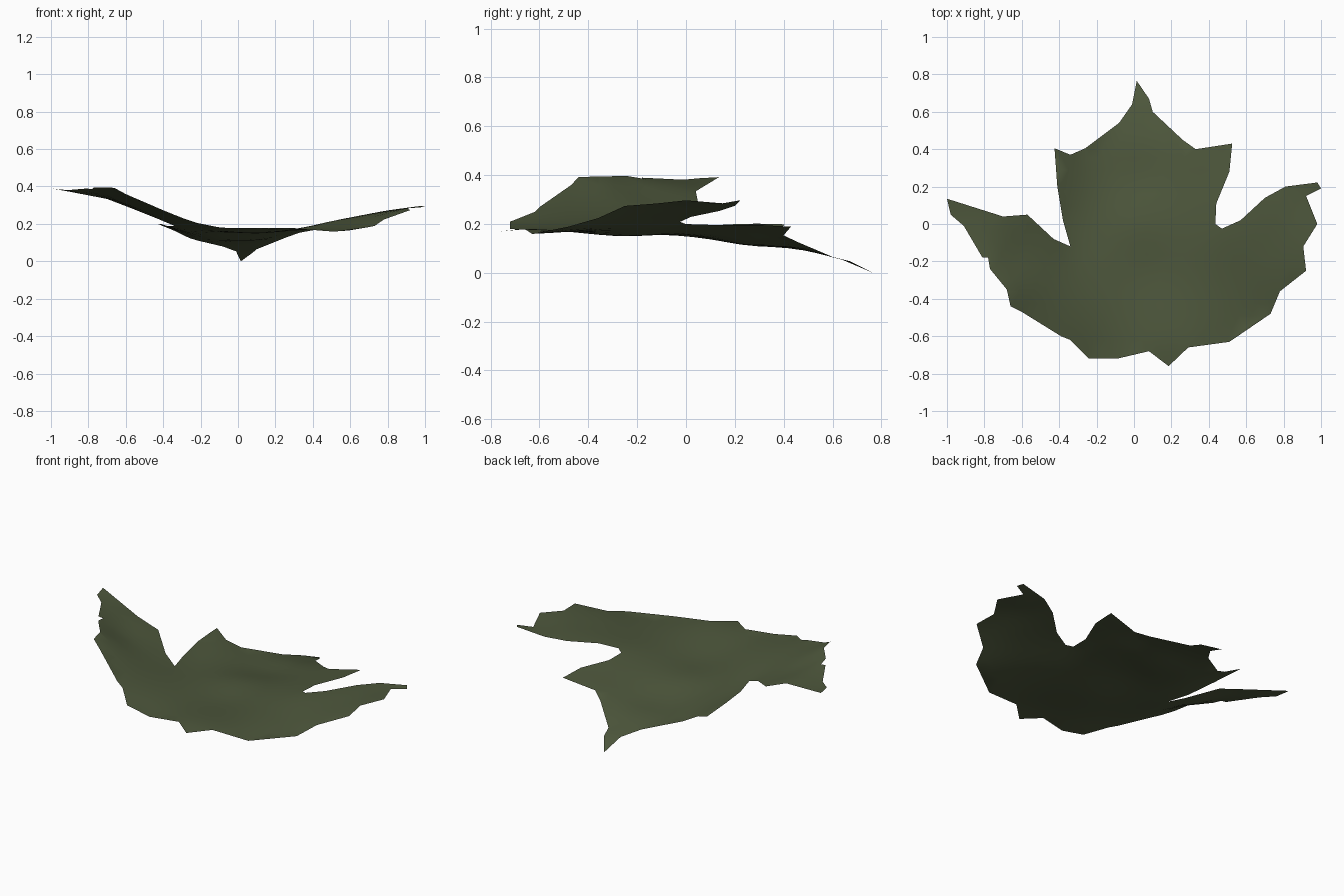
import bpy, bmesh, math
from mathutils import Vector
from mathutils.geometry import delaunay_2d_cdt

if "Cube" in bpy.data.objects:
    bpy.data.objects.remove(bpy.data.objects["Cube"])

# Leaf margin, walked around the lobes: x, y, height
margin = [
    (-1, .135, .393), (-.98, .05, .387), (-.91, -.01, .382), (-.81, -.18, .388), (-.78, -.18, .39), (-.77, -.24, .397),
    (-.68, -.35, .397), (-.66, -.44, .393), (-.6, -.47, .36), (-.39, -.6, .27),
    (-.34, -.62, .25), (-.24, -.72, .21), (-.09, -.72, .18), (.08, -.68, .18),
    (.185, -.76, .17), (.29, -.66, .18), (.51, -.63, .16), (.73, -.48, .19),
    (.78, -.36, .225), (.92, -.25, .275), (.905, -.12, .285), (.98, 0, .298),
    (.92, .15, .285), (1, .19, .29), (.98, .222, .3), (.81, .2, .275),
    (.7, .14, .255), (.57, .02, .23), (.47, -.025, .21), (.435, 0, .2),
    (.44, .11, .197), (.51, .28, .197), (.525, .43, .19), (.33, .4, .155),
    (.26, .45, .13), (.1, .6, .065), (.08, .67, .05), (.015, .765, 0),
    (-.01, .64, .055), (-.08, .54, .08), (-.26, .405, .125), (-.34, .37, .165),
    (-.425, .405, .2), (-.41, .2, .2), (-.38, .02, .19), (-.34, -.12, .19),
    (-.43, -.08, .23), (-.57, .05, .285), (-.7, .04, .335)]
# Sag of the blade inside the margin
blade = [(.1, -.25, .15), (0, 0, .157), (-.1, .27, .112), (.1, .27, .115),
         (0, .43, .105), (0, -.5, .172), (-.42, -.32, .255), (-.2, -.2, .17),
         (.5, -.3, .185), (-.66, -.2, .335), (.3, .15, .165), (.75, -.1, .25)]


def kernel(ax, ay, bx, by):
    r2 = (ax - bx) ** 2 + (ay - by) ** 2
    return r2 * math.log(r2) if r2 > 1e-12 else 0.0


def solve(a, b):
    n = len(b)
    m = [row[:] + [v] for row, v in zip(a, b)]
    for i in range(n):
        p = max(range(i, n), key=lambda k: abs(m[k][i]))
        m[i], m[p] = m[p], m[i]
        for k in range(i + 1, n):
            f = m[k][i] / m[i][i]
            for j in range(i, n + 1):
                m[k][j] -= f * m[i][j]
    x = [0.0] * n
    for i in reversed(range(n)):
        x[i] = (m[i][n] - sum(m[i][j] * x[j] for j in range(i + 1, n))) / m[i][i]
    return x


# Smooth thin-plate sheet through all heights
ctrl = margin + blade
rows = [[kernel(p[0], p[1], q[0], q[1]) + (0.003 if p is q else 0) for q in ctrl]
        + [1, p[0], p[1]] for p in ctrl]
rows += [[1] * len(ctrl) + [0] * 3, [p[0] for p in ctrl] + [0] * 3,
         [p[1] for p in ctrl] + [0] * 3]
w = solve(rows, [p[2] for p in ctrl] + [0, 0, 0])


def height(x, y):
    return (sum(c * kernel(x, y, p[0], p[1]) for c, p in zip(w, ctrl))
            + w[-3] + w[-2] * x + w[-1] * y)


# Triangulate the outline together with a regular grid of inner points
pts = [Vector(p[:2]) for p in margin]
n = len(pts)
step = 0.065
pts += [Vector((-1 + i * step + (j % 2) * step / 2, -.75 + j * step))
        for i in range(32) for j in range(24)]
verts, _, faces, *_ = delaunay_2d_cdt(pts, [], [list(range(n))], 1, 1e-5)

bm = bmesh.new()
bv = [bm.verts.new((v.x, v.y, height(v.x, v.y))) for v in verts]
for f in faces:
    bm.faces.new([bv[i] for i in f])
bmesh.ops.delete(bm, geom=[v for v in bm.verts if not v.link_faces], context='VERTS')
bm.normal_update()
for f in bm.faces:
    if f.normal.z < 0:
        f.normal_flip()
    f.smooth = True
low = min(v.co.z for v in bm.verts)
for v in bm.verts:
    v.co.z -= low

me = bpy.data.meshes.new("leaf")
bm.to_mesh(me)
bm.free()
leaf = bpy.data.objects.new("leaf", me)
bpy.context.collection.objects.link(leaf)

mat = bpy.data.materials.new("leaf_green")
mat.diffuse_color = (0.075, 0.095, 0.045, 1)
mat.use_nodes = True
mat.node_tree.nodes["Principled BSDF"].inputs["Base Color"].default_value = mat.diffuse_color
me.materials.append(mat)
